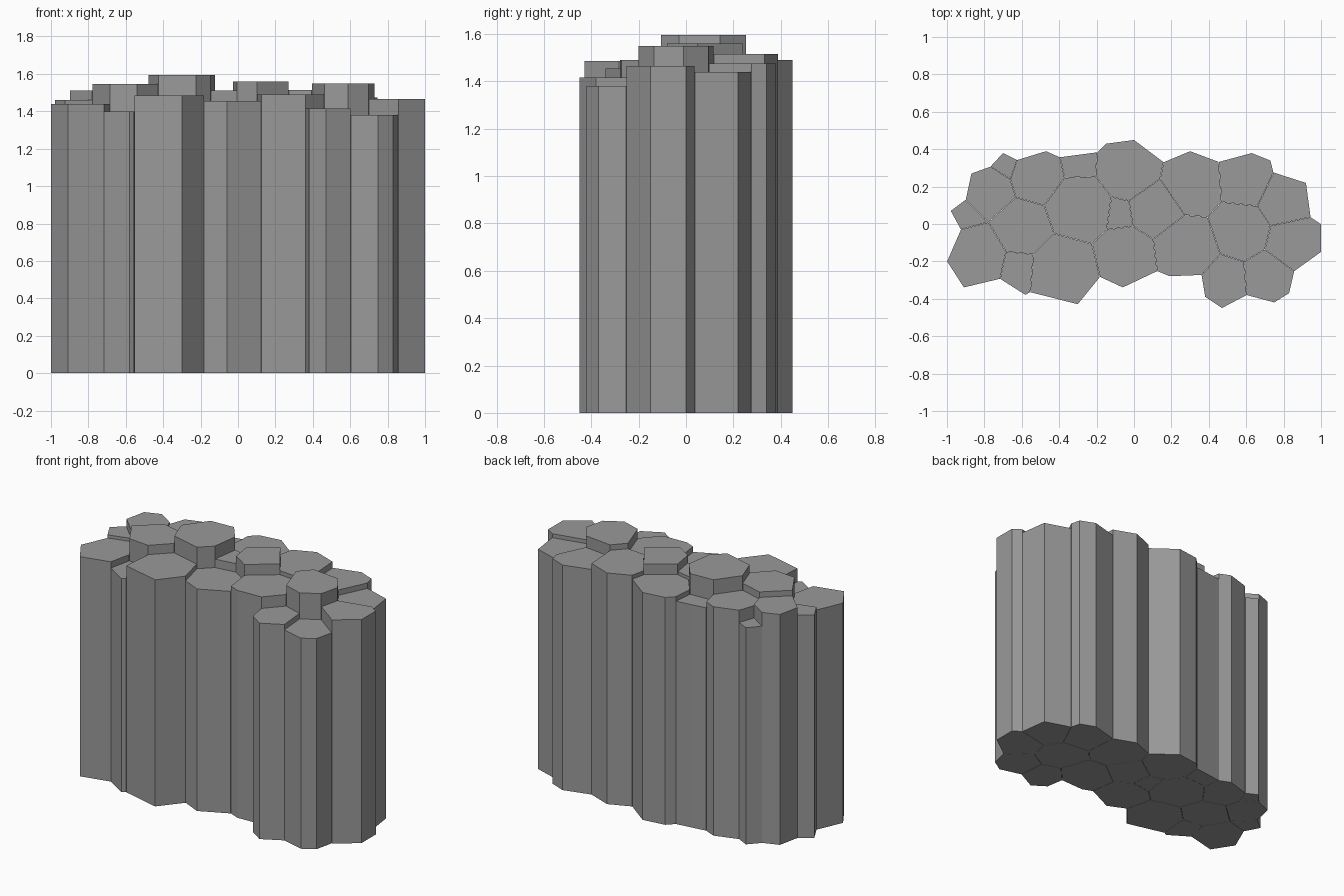
import bpy
import bmesh
from mathutils import Vector
from mathutils.geometry import convex_hull_2d

default_cube = bpy.data.objects.get("Cube")
if default_cube:
    bpy.data.objects.remove(default_cube, do_unlink=True)

HUNDREDTH = 0.01
CRACK_SCALE = 0.994   # leaves hairline cracks between the columns
SHORTEST_EDGE = 0.7

# Footprint of the whole rock, in hundredths of a unit
footprint = [Vector(point) for point in (
    (-70, -29), (-91, -34), (-100, -20), (-92, -4), (-98, 7), (-90, 13),
    (-87, 27), (-76, 31), (-70, 38), (-62, 34), (-47, 39), (-38, 35),
    (-30, 37), (-21, 37), (-15, 43), (0, 45), (16, 33), (30, 39),
    (46, 33), (63, 38), (73, 34), (75, 26), (92, 22), (94, 4),
    (100, 0), (100, -15), (86, -24), (83, -37), (75, -42), (60, -38),
    (47, -45), (38, -39), (36, -27), (19, -28), (13, -25), (-6, -34),
    (-19, -28), (-30, -43), (-53, -35), (-58, -38))]

# Column centre x, y, cell weight (a larger weight claims more room), height
columns = (
    (-84, -17, -5, 1.44),
    (-90, 5, -205, 1.46),
    (-77, 18, -75, 1.51),
    (-68, 32, -160, 1.42),
    (-51, 26, 5, 1.5),
    (-59, -2, 0, 1.545),
    (-61, -22, -145, 1.4),
    (-37, -24, 115, 1.485),
    (-28, 9, 140, 1.595),
    (-29, 31, -85, 1.46),
    (-2, 29, 172, 1.49),
    (-7, 6, -45, 1.51),
    (-4, -16, 95, 1.455),
    (12, 9, 125, 1.56),
    (31, 22, 190, 1.515),
    (28, -12, 160, 1.49),
    (60, 24, 160, 1.475),
    (57, -2, 130, 1.55),
    (81, 14, 160, 1.44),
    (86, -9, 105, 1.465),
    (48, -30, 10, 1.415),
    (72, -28, 35, 1.38),
)


def make_material(name, color):
    material = bpy.data.materials.new(name)
    material.use_nodes = True
    material.diffuse_color = color
    shader = next(node for node in material.node_tree.nodes
                  if node.type == 'BSDF_PRINCIPLED')
    shader.inputs["Base Color"].default_value = color
    shader.inputs["Roughness"].default_value = 0.9
    return material


def clip(polygon, side):
    """Keep the part of a polygon where the linear function side is negative."""
    kept = []
    for start, end in zip(polygon, polygon[1:] + polygon[:1]):
        a, b = side(start), side(end)
        if a <= 0:
            kept.append(start)
        if (a < 0 < b) or (b < 0 < a):
            kept.append(start.lerp(end, a / (a - b)))
    return kept


def cell_outline(column):
    """Cross-section of one column: its weighted cell inside the footprint."""
    centre, weight = Vector(column[:2]), column[2]
    polygon = footprint
    for other in columns:
        if other is column:
            continue
        rival, rival_weight = Vector(other[:2]), other[2]

        def side(point):
            own = (point - centre).length_squared - weight
            return own - (point - rival).length_squared + rival_weight

        polygon = clip(polygon, side)
    corners = [polygon[i] for i in convex_hull_2d(polygon)]
    # Merge corners that nearly coincide
    corners = [corner for i, corner in enumerate(corners)
               if (corner - corners[i - 1]).length > SHORTEST_EDGE]
    return [(centre + (corner - centre) * CRACK_SCALE) * HUNDREDTH
            for corner in corners]


def build_column(name, outline, height, material):
    """Extrude a flat outline from the ground into a straight prism."""
    bm = bmesh.new()
    base = bm.faces.new([bm.verts.new((p.x, p.y, 0)) for p in outline])
    extruded = bmesh.ops.extrude_face_region(bm, geom=[base],
                                             use_keep_orig=True)
    top = [item for item in extruded["geom"]
           if isinstance(item, bmesh.types.BMVert)]
    bmesh.ops.translate(bm, verts=top, vec=(0, 0, height))
    bmesh.ops.recalc_face_normals(bm, faces=bm.faces)
    mesh = bpy.data.meshes.new(name)
    bm.to_mesh(mesh)
    bm.free()
    mesh.materials.append(material)
    bpy.context.collection.objects.link(bpy.data.objects.new(name, mesh))


# Stone columns packed side by side
stone = make_material("grey stone", (0.32, 0.32, 0.32, 1))
for number, column in enumerate(columns, start=1):
    build_column(f"stone_column_{number}", cell_outline(column),
                 column[3], stone)
